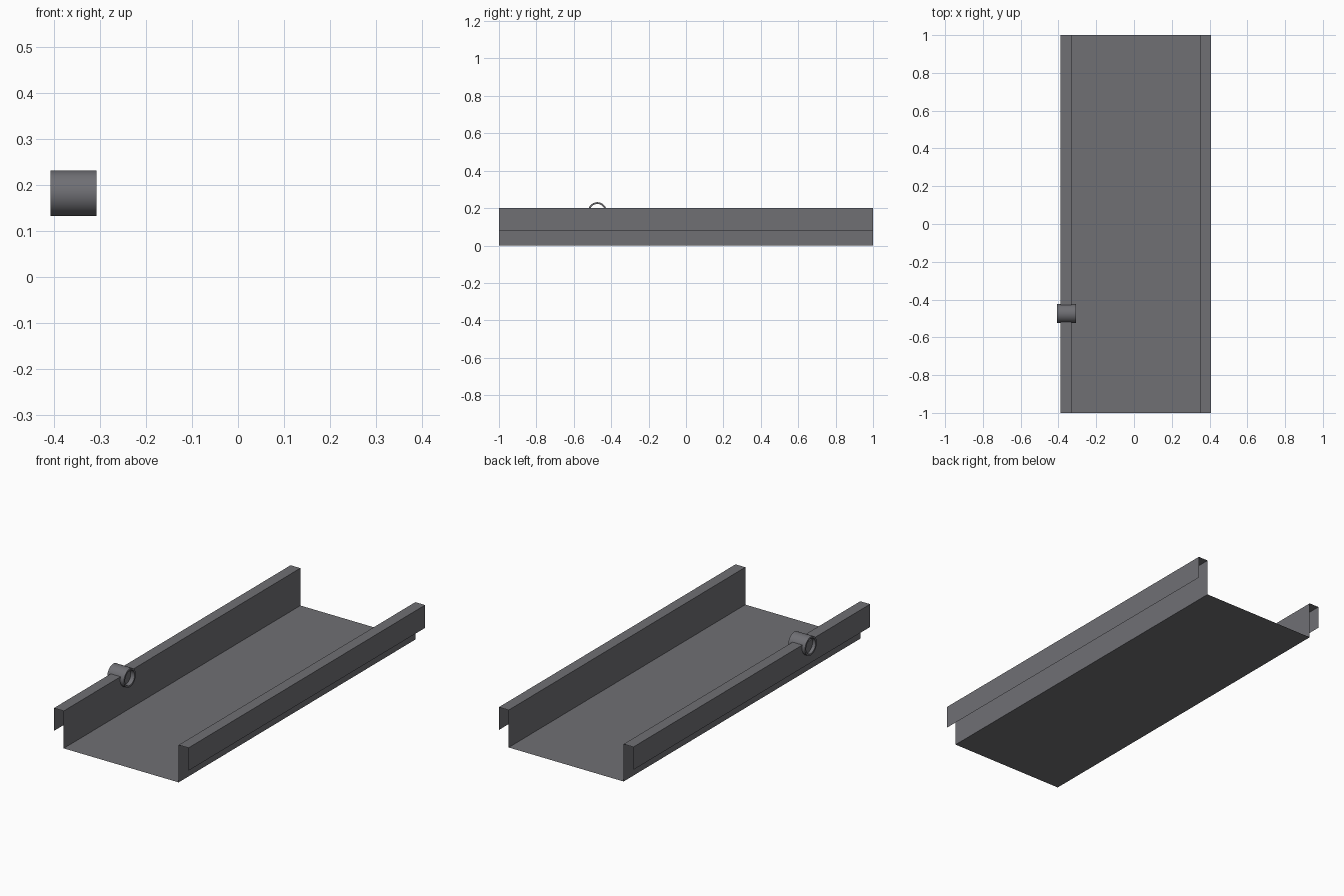
import bpy, bmesh, math

if "Cube" in bpy.data.objects:
    bpy.data.objects.remove(bpy.data.objects["Cube"])

# One dark grey sheet-metal colour
grey = bpy.data.materials.new("steel grey")
grey.diffuse_color = (0.16, 0.16, 0.175, 1)
grey.use_nodes = True
grey.node_tree.nodes["Principled BSDF"].inputs["Base Color"].default_value = grey.diffuse_color


def finish(name, bm):
    me = bpy.data.meshes.new(name)
    bm.to_mesh(me)
    bm.free()
    me.materials.append(grey)
    ob = bpy.data.objects.new(name, me)
    bpy.context.collection.objects.link(ob)
    return ob


# Thin channel: floor, two walls, folded top flanges and hanging lips
XC, HALF, FLANGE, H, LIP = 0.009, 0.34, 0.058, 0.2, 0.078
right = [(HALF, 0), (HALF, H), (HALF + FLANGE, H), (HALF + FLANGE, LIP)]
profile = [(-x, z) for x, z in reversed(right)] + right
bm = bmesh.new()
rows = [[bm.verts.new((XC + x, y, z)) for x, z in profile] for y in (-1, 1)]
for i in range(len(profile) - 1):
    bm.faces.new((rows[0][i], rows[0][i + 1], rows[1][i + 1], rows[1][i]))
finish("channel", bm)

# Short hollow pipe through the left wall
R, INNER, N = 0.0495, 0.040, 48
section = [(-0.407, R), (-0.308, R), (-0.308, INNER), (-0.407, INNER)]
bm = bmesh.new()
rings = []
for k in range(N):
    a = 2 * math.pi * k / N
    rings.append([bm.verts.new((x, -0.474 + r * math.cos(a), 0.182 + r * math.sin(a)))
                  for x, r in section])
for k in range(N):
    a, b = rings[k], rings[(k + 1) % N]
    for j in range(4):
        n = (j + 1) % 4
        bm.faces.new((a[j], a[n], b[n], b[j]))
bmesh.ops.recalc_face_normals(bm, faces=bm.faces)
pipe = finish("pipe_sleeve", bm)
bpy.ops.object.select_all(action='DESELECT')
pipe.select_set(True)
bpy.context.view_layer.objects.active = pipe
bpy.ops.object.shade_smooth_by_angle(angle=math.radians(30))
